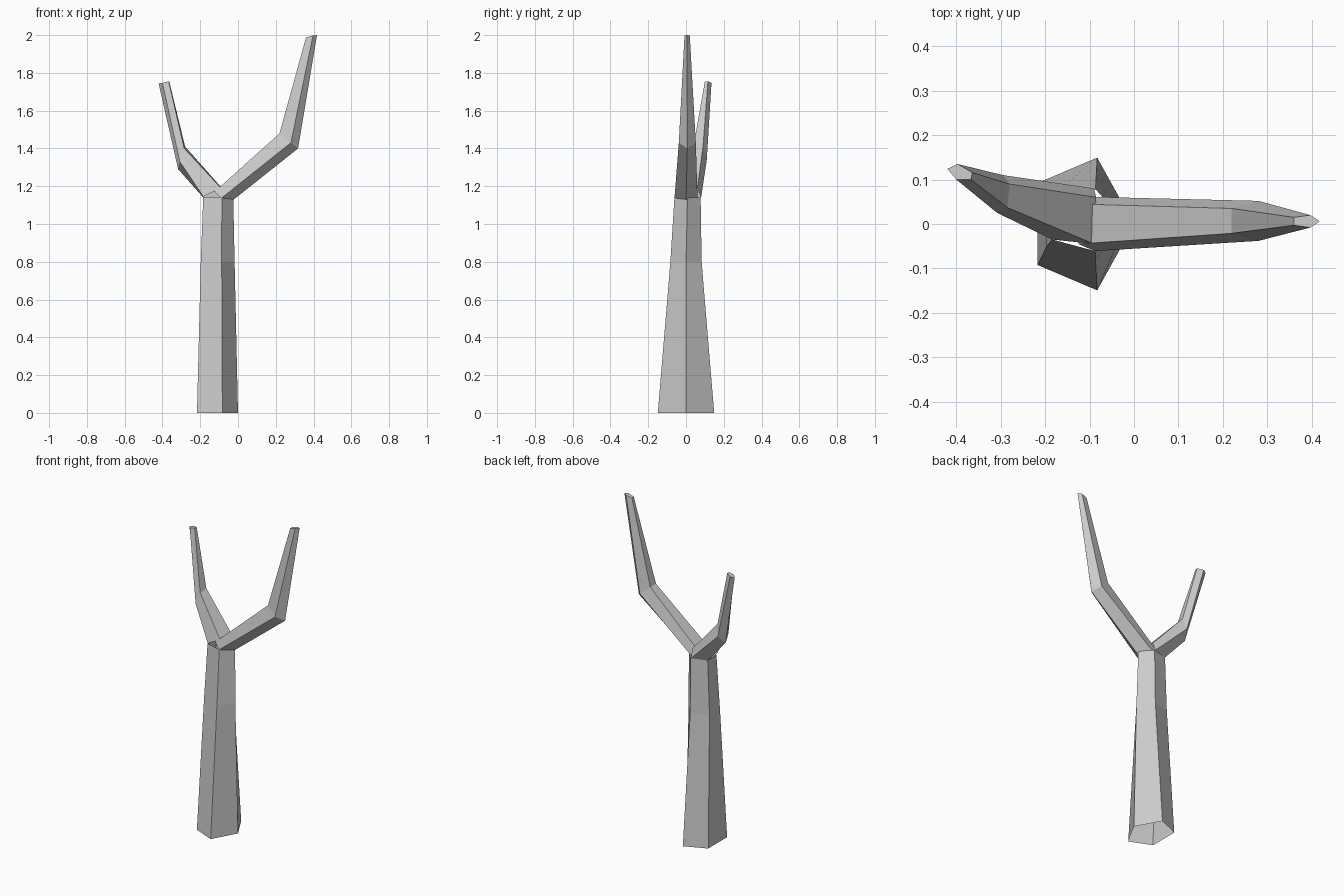
import bpy
import bmesh
from math import cos, sin, tau

cube = bpy.data.objects.get("Cube")
if cube:
    bpy.data.objects.remove(cube, do_unlink=True)

# One plain bark colour
bark = bpy.data.materials.new("grey_bark")
bark.use_nodes = True
bark_colour = (0.6, 0.6, 0.6, 1)
bark.diffuse_color = bark_colour
bark.node_tree.nodes["Principled BSDF"].inputs["Base Color"].default_value = bark_colour


def loft(name, rings, cap_tip):
    """Skin a flat-faced tube through rings of equal length, open at its root."""
    bm = bmesh.new()
    loops = [[bm.verts.new(point) for point in ring] for ring in rings]
    for lower, upper in zip(loops, loops[1:]):
        count = len(lower)
        for i in range(count):
            j = (i + 1) % count
            bm.faces.new((lower[i], lower[j], upper[j], upper[i]))
    if cap_tip:
        bm.faces.new(loops[-1])
    bmesh.ops.recalc_face_normals(bm, faces=bm.faces)
    mesh = bpy.data.meshes.new(name)
    bm.to_mesh(mesh)
    bm.free()
    mesh.materials.append(bark)
    obj = bpy.data.objects.new(name, mesh)
    bpy.context.collection.objects.link(obj)
    return obj


def trunk_ring(x, y, z, radius_x, radius_y):
    """Five-sided ring with one corner pointing to +x."""
    angles = [tau * i / 5 for i in range(5)]
    return [(x + radius_x * cos(a), y + radius_y * sin(a), z) for a in angles]


def branch_ring(y, outer, side, inner, side_half, inner_half):
    """Five-sided ring, mirrored in y: an outer corner, two sides, two inner corners."""
    def corner(profile, offset):
        return (profile[0], y + offset, profile[1])
    return [corner(outer, 0), corner(side, side_half), corner(inner, inner_half),
            corner(inner, -inner_half), corner(side, -side_half)]


# Tapering trunk, open at both ends
loft("trunk", [
    trunk_ring(-0.12, 0, 0, 0.12, 0.157),
    trunk_ring(-0.117, 0, 0.8, 0.099, 0.087),
    trunk_ring(-0.113, 0.008, 1.14, 0.088, 0.073),
], cap_tip=False)

# Long branch to the left
loft("left_branch", [
    branch_ring(0, (-0.022, 1.13), (-0.088, 1.137), (-0.125, 1.17), 0.061, 0.045),
    branch_ring(0.007, (0.318, 1.4), (0.28, 1.43), (0.22, 1.48), 0.045, 0.028),
    branch_ring(0.006, (0.418, 2), (0.397, 1.998), (0.36, 1.988), 0.014, 0.009),
], cap_tip=True)

# Short branch to the right, leaning backwards
loft("right_branch", [
    [(-0.184, 0.05, 1.14), (-0.184, -0.035, 1.145), (-0.09, -0.045, 1.19),
     (-0.085, 0.06, 1.19), (-0.09, 0.08, 1.14)],
    [(-0.317, 0.065, 1.29), (-0.308, 0.025, 1.33), (-0.285, 0.037, 1.4),
     (-0.28, 0.09, 1.41), (-0.295, 0.11, 1.34)],
    [(-0.42, 0.124, 1.743), (-0.4, 0.1, 1.747), (-0.367, 0.1, 1.755),
     (-0.364, 0.116, 1.755), (-0.397, 0.135, 1.748)],
], cap_tip=True)
